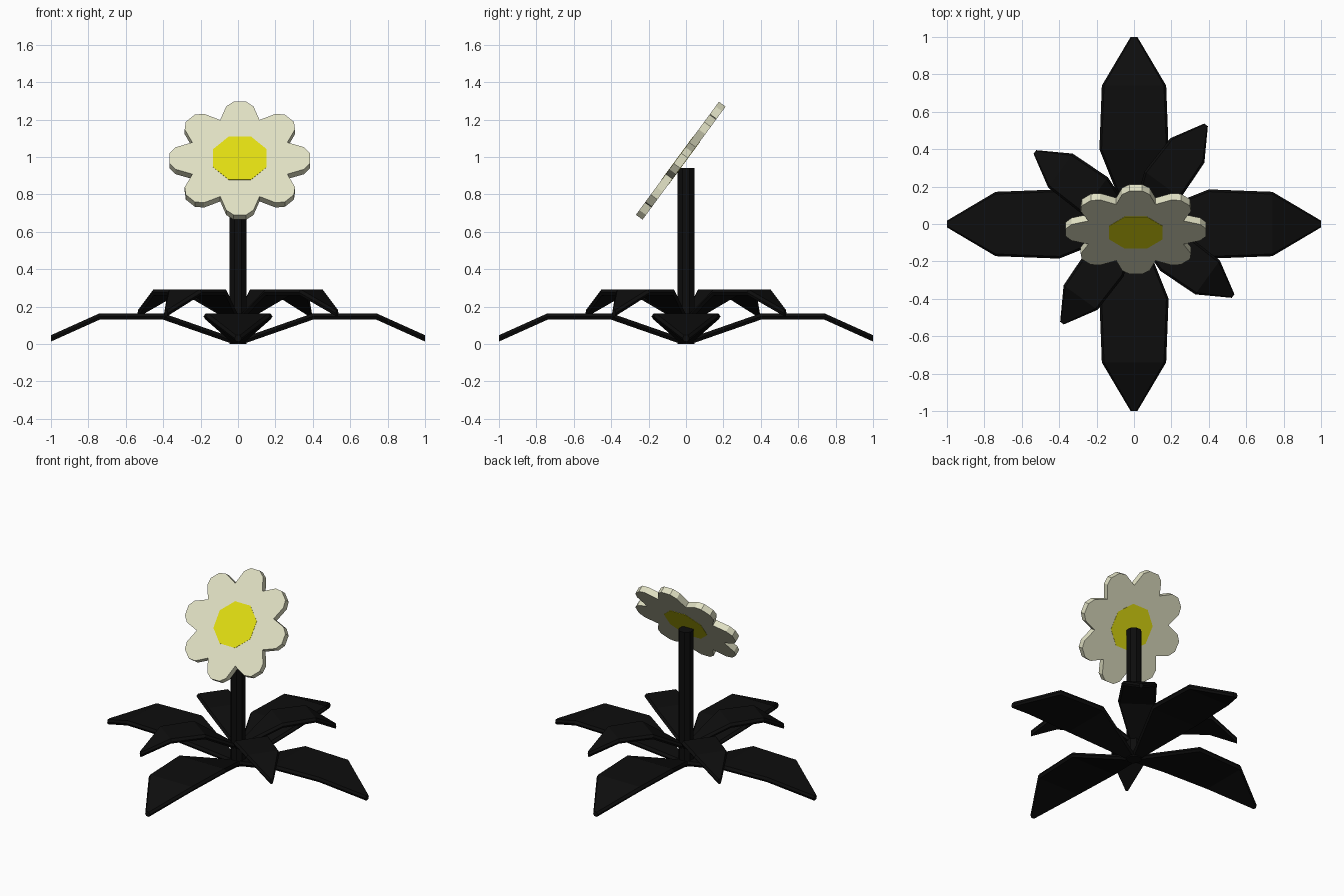
import bpy, bmesh
from math import sin, cos, pi, radians
from mathutils import Matrix

if "Cube" in bpy.data.objects:
    bpy.data.objects.remove(bpy.data.objects["Cube"])


def material(name, rgb):
    m = bpy.data.materials.new(name)
    m.diffuse_color = (*rgb, 1)
    m.use_nodes = True
    m.node_tree.nodes["Principled BSDF"].inputs["Base Color"].default_value = m.diffuse_color
    return m


GREEN = material("leaf_dark", (0.004, 0.004, 0.004))
CREAM = material("petal_cream", (0.75, 0.75, 0.55))
YELLOW = material("centre_yellow", (0.76, 0.73, 0.006))


def make_object(name, bm, mat, matrix=Matrix()):
    bmesh.ops.recalc_face_normals(bm, faces=bm.faces)
    mesh = bpy.data.meshes.new(name)
    bm.to_mesh(mesh)
    bm.free()
    mesh.materials.append(mat)
    ob = bpy.data.objects.new(name, mesh)
    ob.matrix_world = matrix
    bpy.context.collection.objects.link(ob)
    return ob


def loft(name, rings, mat, matrix=Matrix()):
    """Skin closed rings of points and cap both ends."""
    bm = bmesh.new()
    loops = [[bm.verts.new(p) for p in ring] for ring in rings]
    n = len(loops[0])
    for a, b in zip(loops, loops[1:]):
        for i in range(n):
            j = (i + 1) % n
            bm.faces.new((a[i], a[j], b[j], b[i]))
    bm.faces.new(loops[0])
    bm.faces.new(loops[-1])
    return make_object(name, bm, mat, matrix)


def leaf(name, stations, angle):
    """Stations are (distance from stem, half width, mid height)."""
    t = 0.017
    rings = []
    for r, w, z in stations:
        e = w - min(0.012, w * 0.4)
        rings.append([(r, -w, z), (r, -e, z - t), (r, e, z - t),
                      (r, w, z), (r, e, z + t), (r, -e, z + t)])
    loft(name, rings, GREEN, Matrix.Rotation(angle, 4, 'Z'))


def plate(name, outline, thick, mat, matrix):
    rings = [[(x, y, z) for x, y in outline] for z in (-thick / 2, thick / 2)]
    loft(name, rings, mat, matrix)


# Leaves: four long low ones and four short raised ones
LONG = [(0.0, 0.03, 0.017), (0.05, 0.045, 0.025), (0.40, 0.185, 0.147),
        (0.74, 0.172, 0.147), (1.0, 0.018, 0.03)]
SHORT = [(0.02, 0.03, 0.13), (0.26, 0.12, 0.275),
         (0.486, 0.112, 0.275), (0.655, 0.012, 0.165)]
for k in range(4):
    leaf(f"long_leaf_{k + 1}", LONG, k * pi / 2)
    leaf(f"short_leaf_{k + 1}", SHORT, radians(54) + k * pi / 2)

# Stem
ring = [(0.05 * cos(pi / 8 + i * pi / 4), 0.05 * sin(pi / 8 + i * pi / 4)) for i in range(8)]
plate("stem", ring, 0.94, GREEN, Matrix.Translation((0, 0, 0.47)))

# Flower head, tilted back: eight petals and an inset centre
head = Matrix.Translation((0.01, -0.028, 0.98)) @ Matrix.Rotation(radians(53.7), 4, 'X')
petal = [(0.254, -0.105), (0.344, -0.073), (0.375, -0.034), (0.375, 0.034), (0.344, 0.073)]
outline = []
for k in range(8):
    c, s = cos(k * pi / 4), sin(k * pi / 4)
    outline += [(c * x - s * y, s * x + c * y) for x, y in petal]
plate("petals", outline, 0.044, CREAM, head)

centre = [(0.155 * cos(pi / 8 + i * pi / 4), 0.155 * sin(pi / 8 + i * pi / 4)) for i in range(8)]
plate("flower_centre", centre, 0.047, YELLOW, head)
